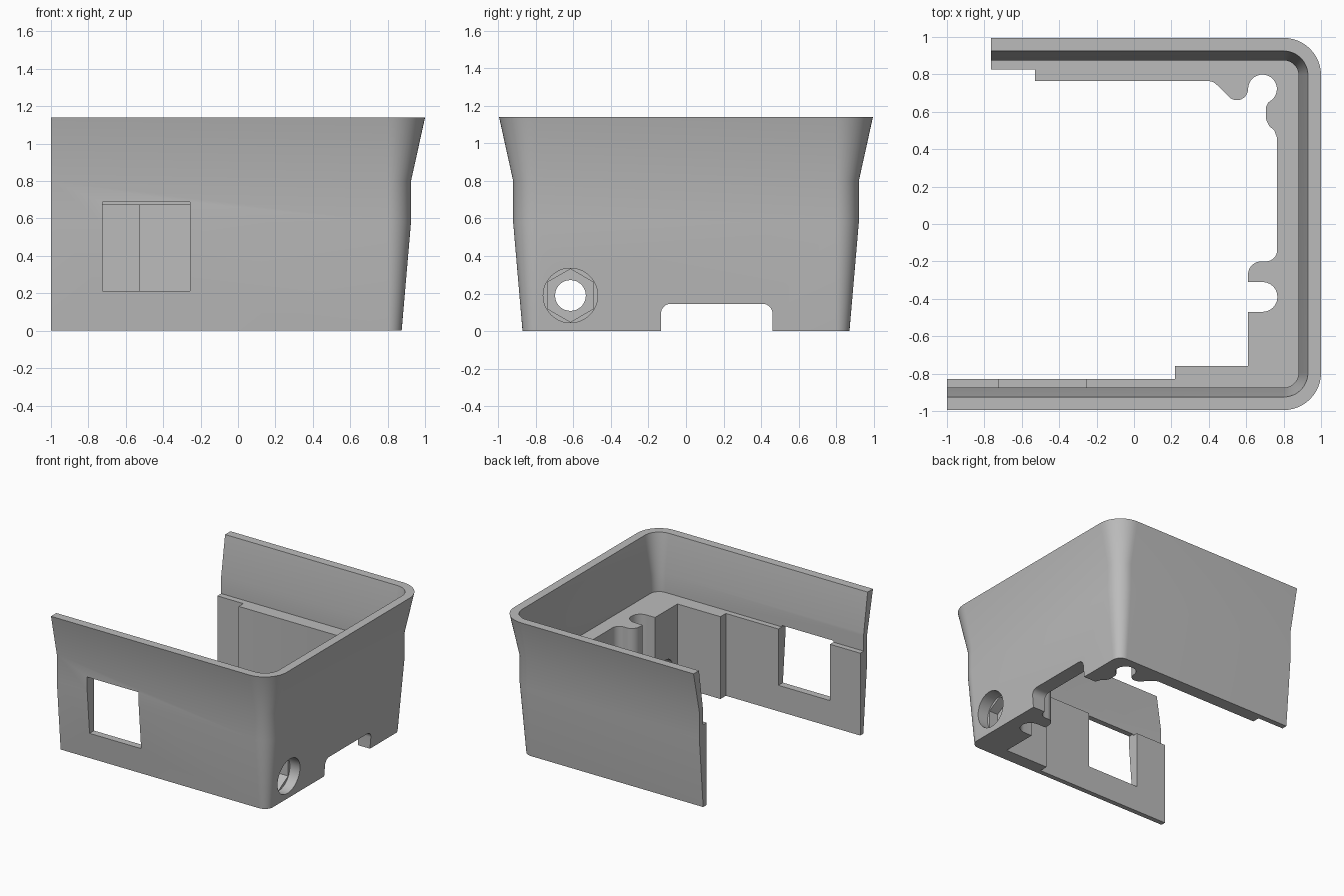
import bpy, bmesh, math
from mathutils import Matrix

cube = bpy.data.objects.get("Cube")
if cube:
    bpy.data.objects.remove(cube, do_unlink=True)

grey = bpy.data.materials.new("matte grey")
grey.use_nodes = True
grey.diffuse_color = (0.5, 0.5, 0.5, 1)
grey.node_tree.nodes["Principled BSDF"].inputs["Base Color"].default_value = (0.5, 0.5, 0.5, 1)

HEIGHT, LEDGE = 1.14, 0.675
CX, CY = 0.8, 0.795          # corner centre, shared by all wall levels


def arc(cx, cy, r, start, end, n=12):
    angles = [math.radians(start + (end - start) * i / n) for i in range(n + 1)]
    return [(cx + r * math.cos(a), cy + r * math.sin(a)) for a in angles]


def loft(name, rings, matrix=Matrix()):
    """Closed solid through (outline, height) rings."""
    bm = bmesh.new()
    loops = [[bm.verts.new((x, y, z)) for x, y in pts] for pts, z in rings]
    for low, high in zip(loops, loops[1:]):
        for i in range(len(low)):
            j = (i + 1) % len(low)
            bm.faces.new((low[i], low[j], high[j], high[i]))
    bm.faces.new(loops[0][::-1])
    bm.faces.new(loops[-1])
    bm.transform(matrix)
    bmesh.ops.recalc_face_normals(bm, faces=bm.faces)
    mesh = bpy.data.meshes.new(name)
    bm.to_mesh(mesh)
    bm.free()
    mesh.materials.append(grey)
    ob = bpy.data.objects.new(name, mesh)
    bpy.context.collection.objects.link(ob)
    return ob


def prism(name, pts, low, high, matrix=Matrix()):
    return loft(name, [(pts, low), (pts, high)], matrix)


def wall_outline(r, left):
    """Rectangle with rounded right corners, open end at x = left."""
    return ([(left, -CY - r)] + arc(CX, -CY, r, -90, 0)
            + arc(CX, CY, r, 0, 90) + [(left, CY + r)])


def box(x0, x1, y0, y1):
    return [(x0, y0), (x1, y0), (x1, y1), (x0, y1)]


# Flared outer body
levels = [(0.075, 0), (0.125, 0.58), (0.125, 0.8), (0.2, HEIGHT)]
housing = loft("housing", [(wall_outline(r, -1), z) for r, z in levels])

# Upper cavity above the ledge
levels = [(0.08, LEDGE), (0.08, 0.82), (0.13, HEIGHT), (0.139, 1.2)]
upper = loft("upper_cavity", [(wall_outline(r, -1.2), z) for r, z in levels])

# Lower cavity with stepped walls, screw bosses and slots
outline = [(-1.2, -0.83), (0.22, -0.83), (0.22, -0.76), (0.61, -0.76), (0.61, -0.47)]
outline += arc(0.687, -0.39, 0.08, -90, 90)
outline += [(0.61, -0.31)] + arc(0.68, -0.27, 0.07, 180, 90)
outline += arc(0.705, -0.14, 0.06, -90, 0)
outline += [(0.765, 0.46), (0.75, 0.5), (0.722, 0.525), (0.706, 0.56), (0.706, 0.625), (0.718, 0.65)]
outline += arc(0.687, 0.722, 0.077, -50, 180, 20)
outline += arc(0.55, 0.722, 0.06, 0, -135)
outline += [(0.445, 0.742), (0.425, 0.758), (0.4, 0.765), (-0.53, 0.765), (-0.53, 0.825), (-1.2, 0.825)]
lower = prism("lower_cavity", outline, -0.1, 0.76)

# Shorter back wall and front window
back_trim = prism("back_trim", box(-1.2, -0.765, 0.3, 1.2), -0.2, 1.3)
window = prism("window_cutter", box(-0.725, -0.257, -1.2, -0.6), 0.213, 0.687)

# Side cutters are drawn in (y, z) and pushed along x
side = Matrix(((0, 0, 1, 0), (1, 0, 0, 0), (0, 1, 0, 0), (0, 0, 0, 1)))
notch_pts = [(-0.133, -0.1), (0.46, -0.1)] + arc(0.41, 0.095, 0.05, 0, 90, 8) + arc(-0.083, 0.095, 0.05, 90, 180, 8)
notch = prism("notch_cutter", notch_pts, 0.5, 1.2, side)


def bore(name, r, sides, inner):
    pts = arc(-0.615, 0.19, r, 90, 450, sides)[:-1]
    return prism(name, pts, inner, 1.2, side)


# Recessed screw hole with a hexagonal nut seat
cutters = [upper, lower, back_trim, window, notch,
           bore("counterbore", 0.145, 48, 0.8),
           bore("nut_seat", 0.141, 6, 0.72),
           bore("screw_hole", 0.082, 32, 0.4)]

bpy.context.view_layer.objects.active = housing
for cutter in cutters:
    mod = housing.modifiers.new(cutter.name, "BOOLEAN")
    mod.operation = "DIFFERENCE"
    mod.solver = "EXACT"
    mod.object = cutter
    bpy.ops.object.modifier_apply(modifier=mod.name)
for cutter in cutters:
    bpy.data.objects.remove(cutter, do_unlink=True)

for ob in bpy.context.selected_objects:
    ob.select_set(False)
housing.select_set(True)
bpy.ops.object.shade_smooth_by_angle(angle=math.radians(30))
